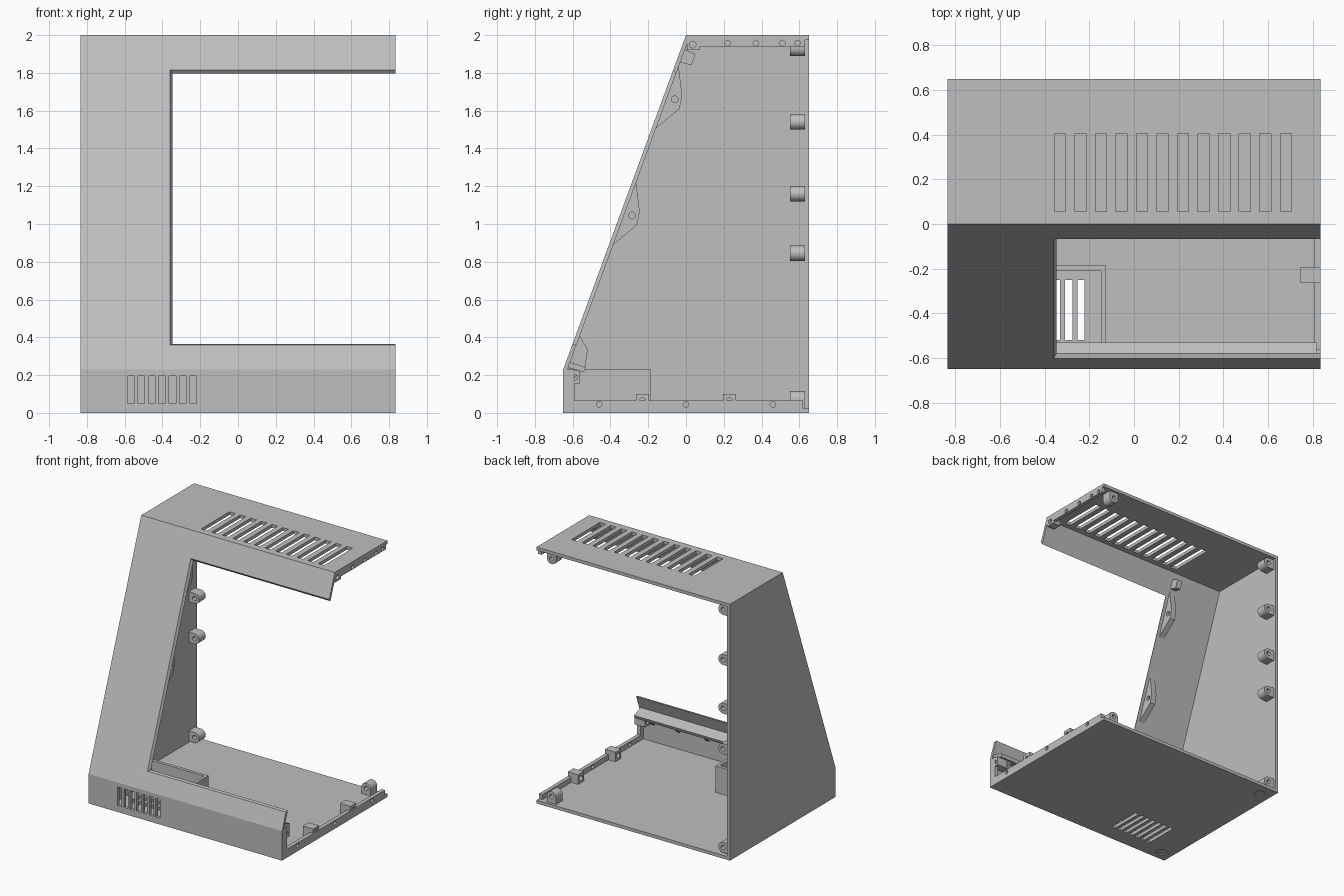
import bpy, bmesh, math
from mathutils import Vector

cube = bpy.data.objects.get("Cube")
if cube:
    bpy.data.objects.remove(cube, do_unlink=True)

grey = bpy.data.materials.new("plain grey")
grey.use_nodes = True
grey.diffuse_color = (0.52, 0.52, 0.52, 1)
grey.node_tree.nodes["Principled BSDF"].inputs["Base Color"].default_value = (0.52, 0.52, 0.52, 1)


def finish(name, bm):
    bmesh.ops.recalc_face_normals(bm, faces=bm.faces)
    mesh = bpy.data.meshes.new(name)
    bm.to_mesh(mesh)
    bm.free()
    mesh.materials.append(grey)
    ob = bpy.data.objects.new(name, mesh)
    bpy.context.collection.objects.link(ob)
    return ob


def prism(name, pts, axis, lo, hi):
    """Extrude a flat outline along one axis."""
    def place(a, b, c):
        return {"x": (c, a, b), "y": (a, c, b), "z": (a, b, c)}[axis]
    bm = bmesh.new()
    face = bm.faces.new([bm.verts.new(place(a, b, lo)) for a, b in pts])
    out = bmesh.ops.extrude_face_region(bm, geom=[face])
    verts = [g for g in out["geom"] if isinstance(g, bmesh.types.BMVert)]
    bmesh.ops.translate(bm, verts=verts, vec=place(0, 0, hi - lo))
    return finish(name, bm)


def box(name, x0, x1, y0, y1, z0, z1):
    return prism(name, [(x0, y0), (x1, y0), (x1, y1), (x0, y1)], "z", z0, z1)


def disc(a, b, r, n=20):
    return [(a + r * math.cos(2 * math.pi * i / n), b + r * math.sin(2 * math.pi * i / n)) for i in range(n)]


def cut(ob, cutters):
    """Subtract each cutter, then throw it away."""
    for c in cutters:
        m = ob.modifiers.new("cut", "BOOLEAN")
        m.operation, m.solver, m.object = "DIFFERENCE", "EXACT", c
    bpy.context.view_layer.update()
    mesh = bpy.data.meshes.new_from_object(ob.evaluated_get(bpy.context.evaluated_depsgraph_get()))
    ob.modifiers.clear()
    ob.data = mesh
    for c in cutters:
        bpy.data.objects.remove(c, do_unlink=True)
    return ob


W, D, KNEE, T = 0.835, 0.65, 0.23, 0.025
SLOPE = D / (2 - KNEE)


def front_y(z):
    return -D + (z - KNEE) * SLOPE


# Main shell: open at the back and at +x
shell = prism("shell", [(-D, 0), (D, 0), (D, 2), (0, 2), (-D, KNEE)], "x", -W, W)
inner = [(T - D, T), (1, T), (1, 2 - T), (front_y(2 - T) + 0.022, 2 - T), (T - D, KNEE + 0.007)]
cutters = [prism("hollow", inner, "x", T - W, 1)]

# Tapered window in the sloping front
bm = bmesh.new()
along = Vector((0, SLOPE, 1)).normalized()
normal = Vector((0, -along.z, along.y))
for depth in (0.03, -0.05):
    grow = 0.6 * depth
    for x in (-0.36 - grow, 1):
        for z, side in ((0.36, -1), (1.815, 1)):
            bm.verts.new(Vector((x, front_y(z), z)) + along * side * grow + normal * depth)
bmesh.ops.convex_hull(bm, input=bm.verts)
cutters.append(finish("window_cut", bm))

# Vent slots in roof, front and floor, and shallow foot recesses
for i in range(12):
    x = -0.332 + i * 0.092
    cutters.append(box("roof_slot", x - 0.025, x + 0.025, 0.055, 0.405, 1.9, 2.1))
for i in range(7):
    x = -0.567 + i * 0.055
    cutters.append(box("front_slot", x - 0.018, x + 0.018, -0.7, -0.6, 0.05, 0.195))
    cutters.append(box("floor_slot", x - 0.016, x + 0.016, -0.52, -0.25, -0.1, 0.1))
for y in (-0.57, 0.55):
    cutters.append(prism("foot_recess", disc(-0.74, y, 0.04), "z", -0.1, 0.008))
cut(shell, cutters)

# Rails around the open +x side, drilled for screws
RX = W - 0.03


def drill(points, r=0.015):
    return [prism("drill", disc(y, z, r, 12), "x", 0.6, 1) for y, z in points]


low = box("lower_rail", RX, W, -0.6, 0.62, 0.015, 0.065)
cut(low, drill([(-0.46, 0.045), (0, 0.045), (0.46, 0.045)]))
top = box("upper_rail", RX, W, 0.07, 0.63, 1.94, 1.985)
cut(top, drill([(0.22, 1.958), (0.37, 1.958), (0.51, 1.958), (0.59, 1.958)]))
box("front_rail", RX, W, -0.635, -0.59, 0.015, 0.23)
for y in (-0.23, 0.23):
    tab = box("rail_tab", 0.745, W, y - 0.035, y + 0.035, 0.02, 0.1)
    cut(tab, drill([(y, 0.062)], 0.018))
tab = box("front_tab", 0.745, W, -0.635, -0.56, 0.155, 0.225)
cut(tab, drill([(-0.593, 0.188)], 0.018))
tab = box("roof_tab", 0.77, W, 0.005, 0.075, 1.92, 1.985)
cut(tab, drill([(0.035, 1.95)], 0.018))


# Round-ended screw bosses along the back edge
def boss(name, x, z, angle):
    r, reach = 0.04, 0.055
    pts = [(-reach, -r)] + [(r * math.cos(a), r * math.sin(a)) for a in
                            [math.pi * (i / 12 - 0.5) for i in range(13)]] + [(-reach, r)]
    c, s = math.cos(angle), math.sin(angle)
    ob = prism(name, [(x + a * c - b * s, z + a * s + b * c) for a, b in pts], "y", 0.55, 0.63)
    cut(ob, [prism("drill", disc(x, z, 0.017, 16), "y", 0.5, 0.7)])
    ob.select_set(True)
    bpy.context.view_layer.objects.active = ob
    bpy.ops.object.shade_smooth_by_angle(angle=math.radians(30))
    ob.select_set(False)


for z in (0.075, 0.845, 1.16, 1.54, 1.93):
    boss("wall_boss", -0.76, z, 0)
boss("floor_boss", 0.72, 0.075, math.pi / 2)
boss("roof_boss", 0.72, 1.93, -math.pi / 2)

# Open-topped housing around the floor vents
B0, B1, BY, BZ = -0.68, -0.125, -0.185, 0.23
housing = box("vent_housing", B0, B1, -0.63, BY, 0.015, BZ)
cut(housing, [box("housing_hollow", B0 + 0.022, B1 - 0.022, -0.8, BY - 0.025, -0.1, 0.5)])

# Ledge below the window, carried by small gussets
prism("window_ledge", [(-0.63, 0.275), (-0.53, 0.24), (-0.54, 0.215), (-0.64, 0.245)], "x", -0.42, 0.82)
for x in (0.0, 0.25, 0.5, 0.72):
    prism("ledge_gusset", [(-0.63, 0.24), (-0.55, 0.222), (-0.63, 0.15)], "x", x - 0.012, x + 0.012)

# Clips behind the panel beside the window
for dy, dz in ((0, 0), (-0.225, -0.615)):
    pts = [(-0.178, 1.49), (-0.035, 1.61), (-0.02, 1.68), (-0.042, 1.86)]
    clip = prism("side_clip", [(y + dy, z + dz) for y, z in pts], "x", -0.42, -0.375)
    cut(clip, [prism("drill", disc(-0.06 + dy, 1.66 + dz, 0.018, 16), "x", -0.5, -0.3)])
prism("lower_corner_clip", [(-0.61, 0.34), (-0.575, 0.43), (-0.52, 0.335), (-0.535, 0.24), (-0.63, 0.27)],
      "x", -0.42, -0.375)
prism("upper_corner_clip", [(-0.02, 1.93), (0.05, 1.9), (0.03, 1.84), (-0.045, 1.86)], "x", -0.42, -0.375)
